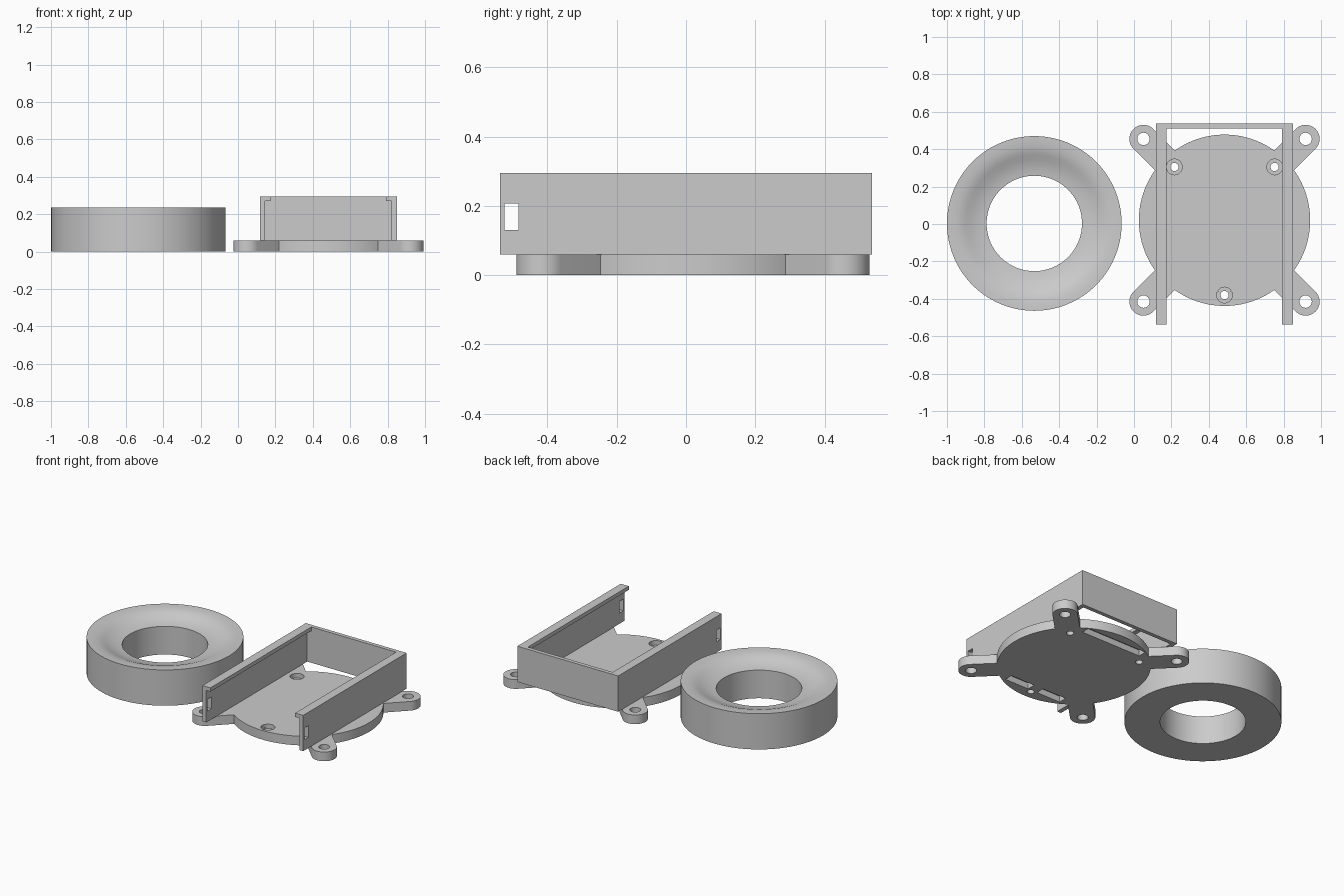
import bpy, bmesh, math

if "Cube" in bpy.data.objects:
    bpy.data.objects.remove(bpy.data.objects["Cube"])

grey = bpy.data.materials.new("plain grey")
grey.diffuse_color = (0.6, 0.6, 0.6, 1)
grey.use_nodes = True
grey.node_tree.nodes["Principled BSDF"].inputs["Base Color"].default_value = grey.diffuse_color


def box(name, x0, x1, y0, y1, z0, z1):
    bpy.ops.mesh.primitive_cube_add(size=1, location=((x0 + x1) / 2, (y0 + y1) / 2, (z0 + z1) / 2))
    o = bpy.context.object
    o.name = name
    o.scale = (x1 - x0, y1 - y0, z1 - z0)
    bpy.ops.object.transform_apply(location=True, rotation=True, scale=True)
    return o


def cylinder(name, x, y, r, z0, z1, n=48):
    bpy.ops.mesh.primitive_cylinder_add(vertices=n, radius=r, depth=z1 - z0, location=(x, y, (z0 + z1) / 2))
    o = bpy.context.object
    o.name = name
    bpy.ops.object.transform_apply(location=True, rotation=True, scale=True)
    return o


def combine(target, tool, operation):
    """Apply a boolean and remove the tool."""
    m = target.modifiers.new("cut", 'BOOLEAN')
    m.operation, m.object, m.solver = operation, tool, 'EXACT'
    bpy.ops.object.select_all(action='DESELECT')
    bpy.context.view_layer.objects.active = target
    target.select_set(True)
    bpy.ops.object.modifier_apply(modifier=m.name)
    bpy.data.objects.remove(tool, do_unlink=True)


def finish(o):
    o.data.materials.clear()
    o.data.materials.append(grey)
    bpy.ops.object.select_all(action='DESELECT')
    bpy.context.view_layer.objects.active = o
    o.select_set(True)
    bpy.ops.object.shade_smooth_by_angle(angle=math.radians(30))


# Dished ring: closed profile spun around its axis
profile = [(0.255, 0), (0.467, 0), (0.467, 0.235), (0.44, 0.234), (0.41, 0.231),
           (0.385, 0.225), (0.365, 0.217), (0.34, 0.206), (0.315, 0.197),
           (0.285, 0.189), (0.255, 0.185)]
bm = bmesh.new()
verts = [bm.verts.new((r, 0, z)) for r, z in profile]
edges = [bm.edges.new((verts[i], verts[(i + 1) % len(verts)])) for i in range(len(verts))]
bmesh.ops.spin(bm, geom=verts + edges, cent=(0, 0, 0), axis=(0, 0, 1),
               angle=2 * math.pi, steps=96, use_duplicate=False)
bmesh.ops.remove_doubles(bm, verts=bm.verts, dist=1e-4)
bmesh.ops.recalc_face_normals(bm, faces=bm.faces)
mesh = bpy.data.meshes.new("dished_ring")
bm.to_mesh(mesh)
bm.free()
ring = bpy.data.objects.new("dished_ring", mesh)
ring.location = (-0.533, 0.003, 0)
bpy.context.collection.objects.link(ring)
finish(ring)

# Round base plate with four diagonal mounting ears
CX, CY, T = 0.484, 0.02, 0.06
base = cylinder("base_plate", CX, CY, 0.458, 0, T, 96)
corners = [(sx, sy) for sx in (-1, 1) for sy in (-1, 1)]
for sx, sy in corners:
    ex, ey = CX + sx * 0.4335, CY + sy * 0.435
    arm = box("arm", -0.3, 0, -0.075, 0.075, 0, T)
    arm.rotation_euler.z = math.atan2(sy, sx)
    arm.location = (ex, ey, 0)
    combine(base, arm, 'UNION')
    combine(base, cylinder("ear", ex, ey, 0.075, 0, T), 'UNION')
for sx, sy in corners:
    combine(base, cylinder("ear_hole", CX + sx * 0.4335, CY + sy * 0.435, 0.033, -0.1, 0.2), 'DIFFERENCE')

# Counterbored screw holes
for x, y in ((CX - 0.268, 0.305), (CX + 0.268, 0.305), (CX, -0.38)):
    combine(base, cylinder("screw_hole", x, y, 0.022, -0.1, 0.2, 32), 'DIFFERENCE')
    combine(base, cylinder("counterbore", x, y, 0.042, 0.03, 0.2, 32), 'DIFFERENCE')

# Shallow pockets under the plate
for x0, x1, y in ((-0.22, 0.22, 0.39), (-0.21, -0.035, -0.335), (0.035, 0.21, -0.335)):
    combine(base, box("pocket", CX + x0, CX + x1, y - 0.028, y + 0.028, -0.1, 0.04), 'DIFFERENCE')
finish(base)

# U-shaped tray: outer block hollowed out, leaving overhanging lips on the sides
X0, X1, Y0, Y1, TOP = 0.117, 0.85, -0.537, 0.537, 0.295
tray = box("tray_walls", X0, X1, Y0, Y1, T, TOP)
combine(tray, box("channel", X0 + 0.028, X1 - 0.028, -0.8, Y1 - 0.026, 0, 0.27), 'DIFFERENCE')
combine(tray, box("opening", X0 + 0.058, X1 - 0.058, -0.8, Y1 - 0.026, 0.2, 0.5), 'DIFFERENCE')
# Latch slots near the open end
combine(tray, box("latch_slot", 0, 1, -0.524, -0.484, 0.13, 0.207), 'DIFFERENCE')
finish(tray)
